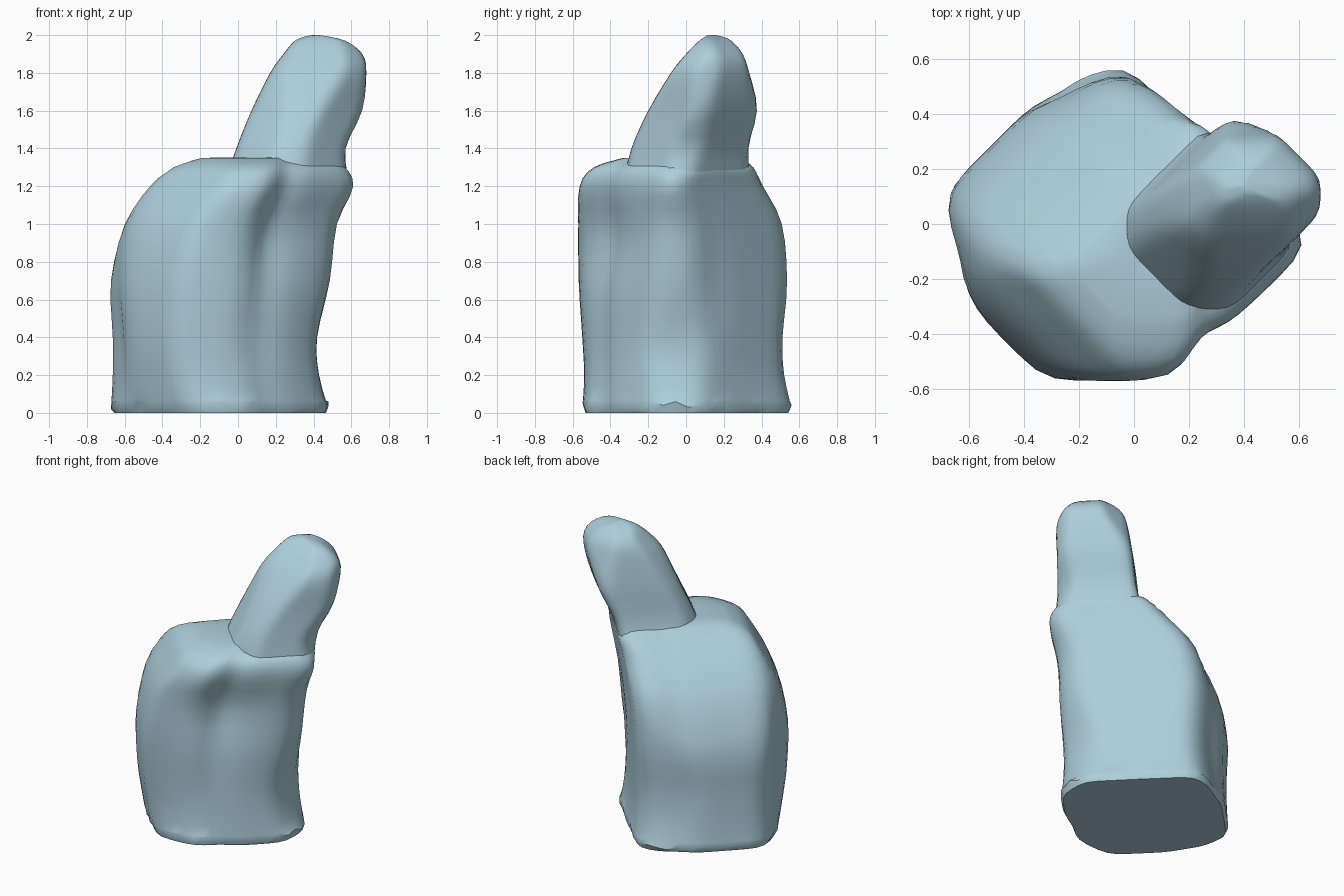
import bpy, bmesh, math, random

cube = bpy.data.objects.get("Cube")
if cube:
    bpy.data.objects.remove(cube, do_unlink=True)
random.seed(4)

skin = bpy.data.materials.new("pale_blue")
skin.use_nodes = True
colour = (0.42, 0.62, 0.71, 1)
skin.diffuse_color = colour
skin.node_tree.nodes["Principled BSDF"].inputs["Base Color"].default_value = colour
skin.node_tree.nodes["Principled BSDF"].inputs["Roughness"].default_value = 0.8

SIDES = 56
STEPS = 3


def spline(a, b, c, d, t):
    """Smooth blend from b to c, with a and d as neighbours."""
    return [q + 0.5 * t * (r - p + t * (2 * p - 5 * q + 4 * r - s + t * (3 * (q - r) + s - p)))
            for p, q, r, s in zip(a, b, c, d)]


def densify(levels):
    """Add blended sections between the given ones."""
    rows = []
    last = len(levels) - 1
    for i in range(last):
        near = [levels[max(0, i - 1)], levels[i], levels[i + 1], levels[min(last, i + 2)]]
        rows += [spline(*near, k / STEPS) for k in range(STEPS)]
    return rows + [levels[last]]


def outline(reach, crisp):
    """Rounded eight-sided section, from its reach in eight compass directions."""
    cx, cy = (reach[0] - reach[4]) / 2, (reach[2] - reach[6]) / 2
    points = []
    for k in range(SIDES):
        angle = math.tau * k / SIDES
        total = 0
        for i, h in enumerate(reach):
            side = math.tau * i / 8
            h = max(0.01, h - cx * math.cos(side) - cy * math.sin(side))
            total += (max(0, math.cos(angle - side)) / h) ** crisp
        points.append((angle, total ** (-1 / crisp)))
    return cx, cy, points


def bump(angle, z, centre, width, height, spread):
    """Soft bell-shaped weight around a direction and a height."""
    turn = math.degrees(angle) - centre
    turn = (turn + 180) % 360 - 180
    return math.exp(-(turn / width) ** 2 - ((z - height) / spread) ** 2)


def loft(name, levels, crisp, shape=None, ragged=False):
    bm = bmesh.new()
    rings = []
    for z, *reach in densify(levels):
        cx, cy, points = outline(reach, crisp)
        ring = []
        for angle, r in points:
            if shape:
                r += shape(angle, z)
            ring.append(bm.verts.new((cx + r * math.cos(angle), cy + r * math.sin(angle), z)))
        rings.append(ring)
    # ragged hem at the base
    if ragged:
        for v in rings[0]:
            v.co.z += random.choice((0, 0.01, 0.02, 0.04))
        rings.insert(0, [bm.verts.new((v.co.x * 0.97, v.co.y * 0.97, 0)) for v in rings[0]])
    # soft closing ring at the top
    top = rings[-1]
    mx, my = sum(v.co.x for v in top) / SIDES, sum(v.co.y for v in top) / SIDES
    rings.append([bm.verts.new(((v.co.x + mx) / 2, (v.co.y + my) / 2, v.co.z + 0.003)) for v in top])
    for low, high in zip(rings, rings[1:]):
        for k in range(SIDES):
            n = (k + 1) % SIDES
            bm.faces.new((low[k], low[n], high[n], high[k]))
    bm.faces.new(rings[0][::-1])
    bm.faces.new(rings[-1])
    bmesh.ops.recalc_face_normals(bm, faces=bm.faces)
    mesh = bpy.data.meshes.new(name)
    bm.to_mesh(mesh)
    bm.free()
    mesh.materials.append(skin)
    obj = bpy.data.objects.new(name, mesh)
    bpy.context.collection.objects.link(obj)
    bpy.ops.object.select_all(action="DESELECT")
    obj.select_set(True)
    bpy.context.view_layer.objects.active = obj
    bpy.ops.object.shade_smooth_by_angle(angle=math.radians(40))


def fist_folds(angle, z):
    palm_hollow = 0.05 * bump(angle, z, 305, 28, 0.93, 0.2)
    palm_slant = 0.06 * bump(angle, z, 295, 15, 0.6, 1)
    finger_flat = 0.06 * bump(angle, z, 195, 14, 0.4, 0.6)
    back_slant = 0.06 * bump(angle, z, 106, 13, 0.4, 0.7)
    heel_groove = 0.02 * bump(angle, z, 15, 14, 0.7, 0.4)
    return -palm_hollow - palm_slant - finger_flat - back_slant - heel_groove


# Each section: height, then reach towards +x, +x+y, +y, -x+y, -x, -x-y, -y, +x-y
fist = [
    (0.02, .48, .39, .57, .57, .68, .57, .55, .45),
    (0.2, .43, .37, .525, .56, .67, .6, .54, .44),
    (0.4, .42, .37, .515, .56, .67, .625, .55, .44),
    (0.7, .49, .38, .545, .56, .68, .63, .57, .46),
    (1.0, .53, .4, .515, .44, .61, .57, .575, .48),
    (1.2, .62, .42, .41, .27, .48, .46, .565, .51),
    (1.3, .57, .43, .36, .14, .37, .38, .49, .48),
    (1.35, .5, .35, .3, .05, .2, .27, .33, .38),
]
thumb = [
    (1.22, .59, .42, .35, .1, .07, .14, .33, .48),
    (1.4, .57, .46, .34, .05, .01, .06, .29, .46),
    (1.6, .66, .55, .38, .03, -.07, -.03, .2, .45),
    (1.8, .68, .6, .335, 0, -.17, -.12, .08, .45),
    (1.9, .66, .58, .3, -.03, -.24, -.2, 0, .4),
    (1.97, .57, .5, .24, -.1, -.3, -.28, -.07, .33),
    (1.997, .45, .42, .18, -.17, -.36, -.36, -.11, .25),
]
loft("fist", fist, 24, fist_folds, ragged=True)
loft("thumb", thumb, 18)
